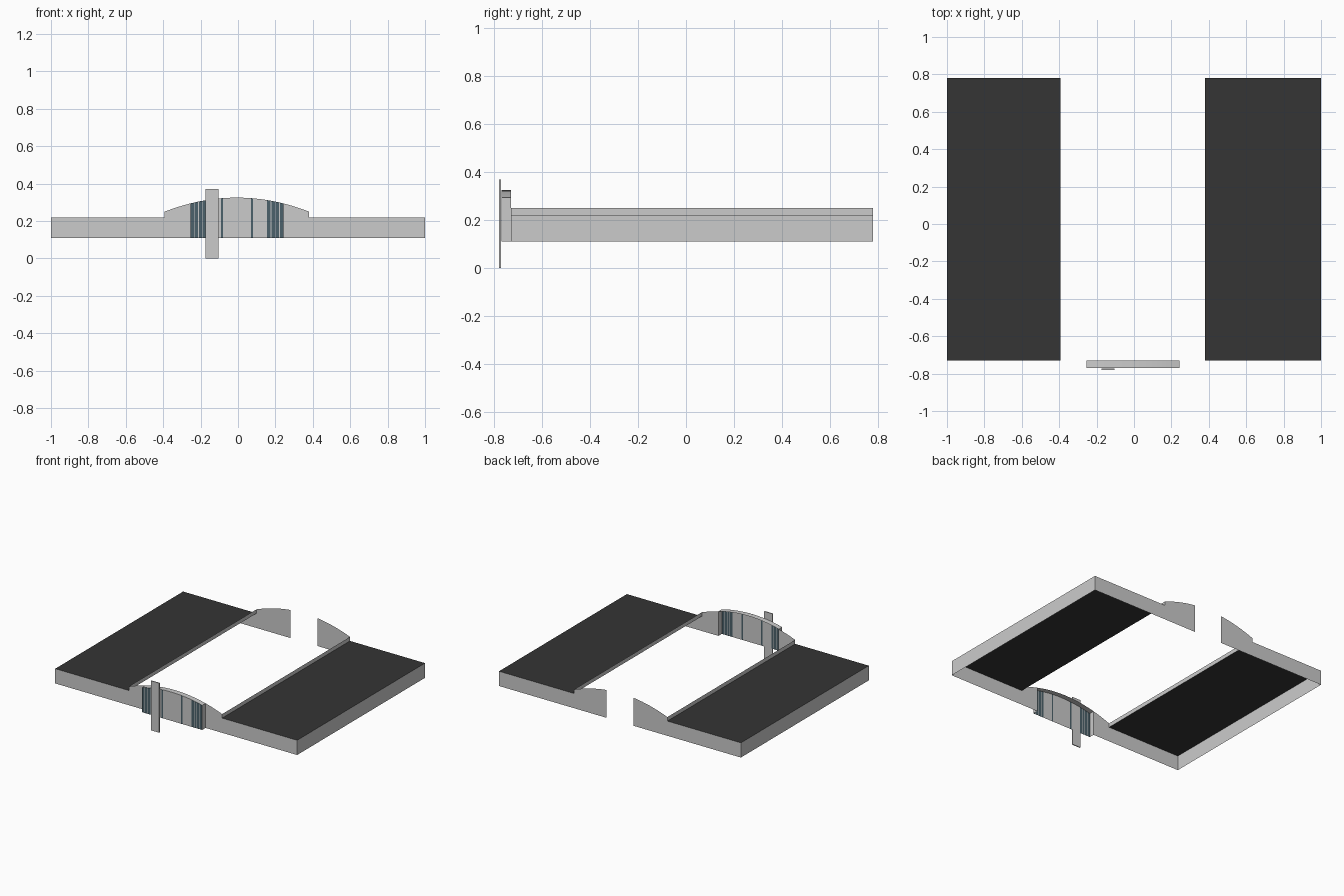
import bpy

if "Cube" in bpy.data.objects:
    bpy.data.objects.remove(bpy.data.objects["Cube"])

Z0, ROOF, Y_FRONT, Y_BACK, Y_PORCH = 0.11, 0.22, -0.73, 0.78, -0.77
CX, HALF, PORCH = -0.006, 0.386, 0.249   # arch centre, arch half width, porch half width
XL, XR = CX - HALF, CX + HALF


def material(name, rgb):
    m = bpy.data.materials.new(name)
    m.diffuse_color = (*rgb, 1)
    m.use_nodes = True
    m.node_tree.nodes["Principled BSDF"].inputs["Base Color"].default_value = m.diffuse_color
    return m


def mesh(name, verts, faces, mat=None):
    me = bpy.data.meshes.new(name)
    me.from_pydata(verts, [], faces)
    ob = bpy.data.objects.new(name, me)
    bpy.context.collection.objects.link(ob)
    if mat:
        me.materials.append(mat)
    return ob


def arch(x):
    return 0.325 - 0.075 * ((x - CX) / HALF) ** 2


def arched_wall(name, x0, x1, y, mat=None, n=8, back=False):
    """Thin wall strip whose top follows the arch."""
    xs = [x0 + (x1 - x0) * i / n for i in range(n + 1)]
    verts = [(x, y, Z0) for x in xs] + [(x, y, arch(x)) for x in reversed(xs)]
    order = list(range(len(verts)))
    return mesh(name, verts, [order[::-1] if back else order], mat)


def quad(name, a, b, c, d, mat=None):
    return mesh(name, [a, b, c, d], [(0, 1, 2, 3)], mat)


black = material("roofing", (0.035, 0.035, 0.035))
glass = material("window_glass", (0.07, 0.12, 0.145))

# Two flat-roofed wings, open below, with a low upstand on the inner side
for side, xo, xi in (("left", -1, XL), ("right", 1, XR)):
    a, b = min(xo, xi), max(xo, xi)
    quad(side + "_roof", (a, Y_FRONT, ROOF), (b, Y_FRONT, ROOF),
         (b, Y_BACK, ROOF), (a, Y_BACK, ROOF), black)
    quad(side + "_front_wall", (a, Y_FRONT, Z0), (b, Y_FRONT, Z0),
         (b, Y_FRONT, ROOF), (a, Y_FRONT, ROOF))
    quad(side + "_back_wall", (b, Y_BACK, Z0), (a, Y_BACK, Z0),
         (a, Y_BACK, ROOF), (b, Y_BACK, ROOF))
    ys = (Y_FRONT, Y_BACK) if xo > 0 else (Y_BACK, Y_FRONT)
    quad(side + "_outer_wall", (xo, ys[0], Z0), (xo, ys[1], Z0),
         (xo, ys[1], ROOF), (xo, ys[0], ROOF))
    ys = ys[::-1]
    quad(side + "_inner_upstand", (xi, ys[0], ROOF), (xi, ys[1], ROOF),
         (xi, ys[1], 0.25), (xi, ys[0], 0.25))

# Arched gable walls: the back has an open gap, the front meets the porch
arched_wall("back_gable_left", XL, -0.114, Y_BACK, back=True)
arched_wall("back_gable_right", 0.113, XR, Y_BACK, back=True)
arched_wall("front_gable_left", XL, CX - PORCH, Y_FRONT)
arched_wall("front_gable_right", CX + PORCH, XR, Y_FRONT)

# Porch front: solid strips, glazing and thin mullions, mirrored about the arch centre
strips = [(0.075, 0.086, glass), (0.086, 0.161, None)]
pane, bar = 0.0189, 0.0042
x = 0.161
for i in range(4):
    strips.append((x, x + pane, glass))
    if i < 3:
        strips.append((x + pane, x + pane + bar, None))
    x += pane + bar
arched_wall("porch_centre", CX - 0.075, CX + 0.075, Y_PORCH)
for side, s in (("left", -1), ("right", 1)):
    for i, (p, q, m) in enumerate(strips):
        e0, e1 = sorted((CX + s * p, CX + s * q))
        kind = "window" if m else "panel"
        arched_wall(f"porch_{side}_{kind}_{i}", e0, e1, Y_PORCH, m, n=2)
    # Porch side walls
    xe = CX + s * PORCH
    ya, yb = (Y_PORCH, Y_FRONT) if s > 0 else (Y_FRONT, Y_PORCH)
    quad(f"porch_{side}_side", (xe, ya, Z0), (xe, yb, Z0),
         (xe, yb, arch(xe)), (xe, ya, arch(xe)))

# Curved porch roof
n = 12
xs = [CX - PORCH + 2 * PORCH * i / n for i in range(n + 1)]
roof = mesh("porch_roof",
            [(x, Y_PORCH, arch(x)) for x in xs] + [(x, Y_FRONT, arch(x)) for x in xs],
            [(i, i + 1, n + 2 + i, n + 1 + i) for i in range(n)])
roof.data.polygons.foreach_set("use_smooth", [True] * n)

# Tall thin upright slab in front of the porch
bpy.ops.mesh.primitive_cube_add(size=1, location=(-0.14, -0.7765, 0.185))
slab = bpy.context.object
slab.name = "upright_slab"
slab.scale = (0.07, 0.007, 0.37)
